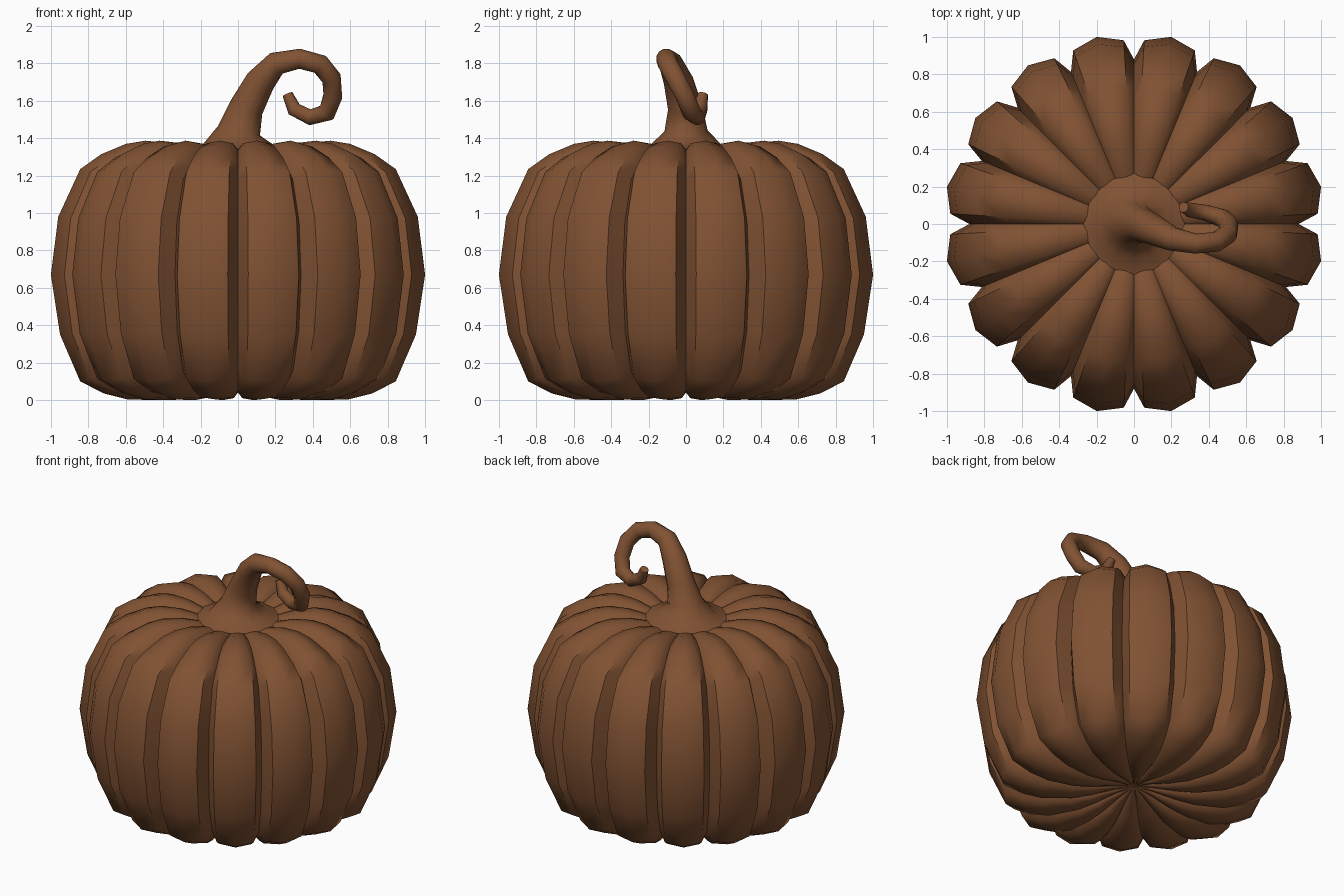
import bpy, bmesh, math
from mathutils import Vector

if "Cube" in bpy.data.objects:
    bpy.data.objects.remove(bpy.data.objects["Cube"])

brown = bpy.data.materials.new("pumpkin brown")
brown.diffuse_color = (0.22, 0.085, 0.033, 1)
brown.use_nodes = True
brown.node_tree.nodes["Principled BSDF"].inputs["Base Color"].default_value = brown.diffuse_color


def make_object(name, rings, angle, start_pole=None):
    """Skin a list of closed rings, fan or cap the ends, shade smooth."""
    bm = bmesh.new()
    loops = [[bm.verts.new(p) for p in ring] for ring in rings]
    n = len(loops[0])
    for a, b in zip(loops, loops[1:]):
        for i in range(n):
            j = (i + 1) % n
            bm.faces.new((a[i], a[j], b[j], b[i]))
    if start_pole:
        pole = bm.verts.new(start_pole)
        for i in range(n):
            bm.faces.new((pole, loops[0][(i + 1) % n], loops[0][i]))
    else:
        bm.faces.new(loops[0][::-1])
    bm.faces.new(loops[-1])
    bmesh.ops.recalc_face_normals(bm, faces=bm.faces[:])
    mesh = bpy.data.meshes.new(name)
    bm.to_mesh(mesh)
    bm.free()
    mesh.materials.append(brown)
    obj = bpy.data.objects.new(name, mesh)
    bpy.context.collection.objects.link(obj)
    bpy.ops.object.select_all(action='DESELECT')
    obj.select_set(True)
    bpy.context.view_layer.objects.active = obj
    bpy.ops.object.shade_smooth_by_angle(angle=math.radians(angle))
    return obj


# Ribbed body: blend a lobe-crest profile and a groove profile (radius, height)
crest = [(.12, .065), (.27, .025), (.41, 0), (.60, .003), (.73, .035), (.86, .10),
         (.97, .35), (1.02, .67), (.98, .98), (.86, 1.235), (.745, 1.315),
         (.61, 1.37), (.505, 1.387), (.38, 1.375), (.26, 1.34), (.15, 1.30)]
groove = [(.12, .09), (.27, .06), (.40, .04), (.57, .05), (.67, .09), (.77, .16),
          (.85, .37), (.88, .67), (.855, .95), (.765, 1.18), (.67, 1.25),
          (.56, 1.31), (.48, 1.335), (.37, 1.34), (.25, 1.32), (.14, 1.29)]
LOBES = 16
section = [(0, 0), (3.2, .74), (11.25, 1), (19.3, .74)]  # angle in lobe, fullness
rings = []
for (rc, zc), (rg, zg) in zip(crest, groove):
    ring = []
    for k in range(LOBES):
        for deg, f in section:
            a = math.radians(k * 360 / LOBES + deg)
            r, z = rg + (rc - rg) * f, zg + (zc - zg) * f
            ring.append((r * math.cos(a), r * math.sin(a), z))
    rings.append(ring)
make_object("pumpkin_body", rings, 50, start_pole=(0, 0, .09))

# Curling stem: tapered tube along a path (x, y, z, radius)
path = [(0, 0, 1.335, .27), (0, 0, 1.365, .19), (.005, 0, 1.44, .115),
        (.045, -.005, 1.565, .092), (.12, -.04, 1.705, .08), (.205, -.08, 1.80, .065),
        (.33, -.105, 1.825, .055), (.44, -.095, 1.795, .055), (.50, -.055, 1.72, .053),
        (.507, -.005, 1.625, .052), (.475, .03, 1.537, .05), (.385, .06, 1.512, .043),
        (.30, .075, 1.555, .04), (.265, .09, 1.635, .028)]
pts = [Vector(p[:3]) for p in path]
SIDES = 12
side = Vector((1, 0, 0))
rings = []
for i, p in enumerate(pts):
    t = pts[min(i + 1, len(pts) - 1)] - pts[max(i - 1, 0)]
    t = Vector((0, 0, 1)) if i < 2 else t.normalized()
    side = (side - t * side.dot(t)).normalized()  # carry the frame along
    up = t.cross(side)
    rings.append([p + path[i][3] * (side * math.cos(2 * math.pi * k / SIDES)
                                    + up * math.sin(2 * math.pi * k / SIDES))
                  for k in range(SIDES)])
make_object("stem", rings, 60)
